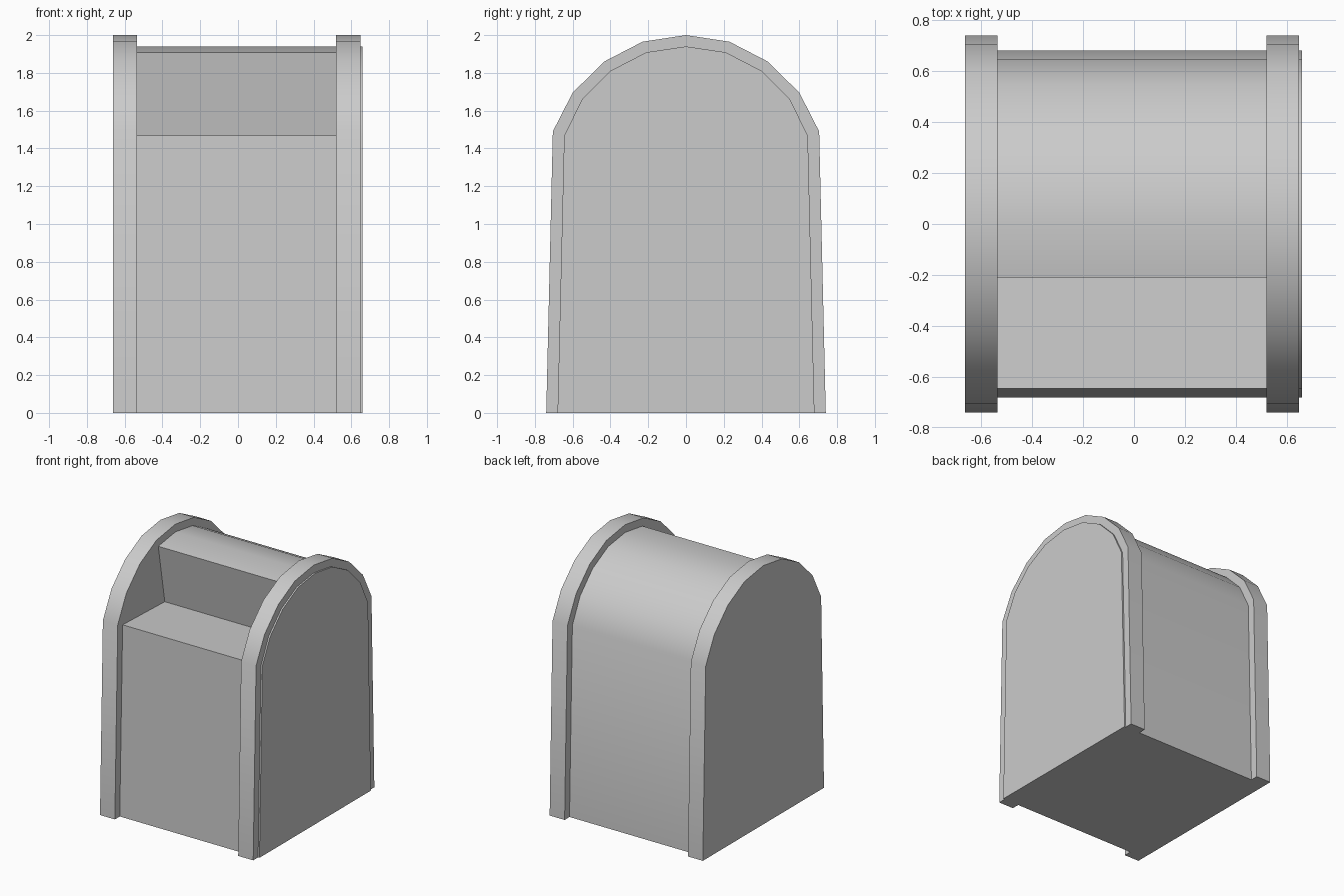
import bpy, bmesh, math

if "Cube" in bpy.data.objects:
    bpy.data.objects.remove(bpy.data.objects["Cube"])

# half profiles (y, z) of the arches, front foot up to the crown
OUTER = [(-0.74, 0), (-0.705, 1.49), (-0.6, 1.695), (-0.433, 1.86), (-0.23, 1.965), (0, 2.0)]
INNER = [(-0.68, 0), (-0.645, 1.468), (-0.55, 1.66), (-0.398, 1.812), (-0.21, 1.909), (0, 1.94)]


def arch(half):
    return half + [(-y, z) for y, z in reversed(half[:-1])]


def extrude_x(name, profile, x0, x1):
    """Solid made by sweeping a (y, z) profile from x0 to x1."""
    bm = bmesh.new()
    face = bm.faces.new([bm.verts.new((x0, y, z)) for y, z in profile])
    ext = bmesh.ops.extrude_face_region(bm, geom=[face])
    for v in ext["geom"]:
        if isinstance(v, bmesh.types.BMVert):
            v.co.x = x1
    bmesh.ops.recalc_face_normals(bm, faces=bm.faces)
    mesh = bpy.data.meshes.new(name)
    bm.to_mesh(mesh)
    bm.free()
    ob = bpy.data.objects.new(name, mesh)
    bpy.context.collection.objects.link(ob)
    bpy.ops.object.select_all(action='DESELECT')
    ob.select_set(True)
    bpy.context.view_layer.objects.active = ob
    bpy.ops.object.shade_smooth_by_angle(angle=math.radians(30))
    return ob


# body with the stepped recess at the upper front
full = arch(INNER)
body = full[:2] + [(-0.13, 1.45)] + full[4:]
extrude_x("body", body, -0.535, 0.52)

# raised arched end panels
extrude_x("left_panel", arch(OUTER), -0.662, -0.535)
extrude_x("right_panel", arch(OUTER), 0.52, 0.648)

# thin plate standing proud of the right panel
extrude_x("right_plate", full, 0.648, 0.66)
